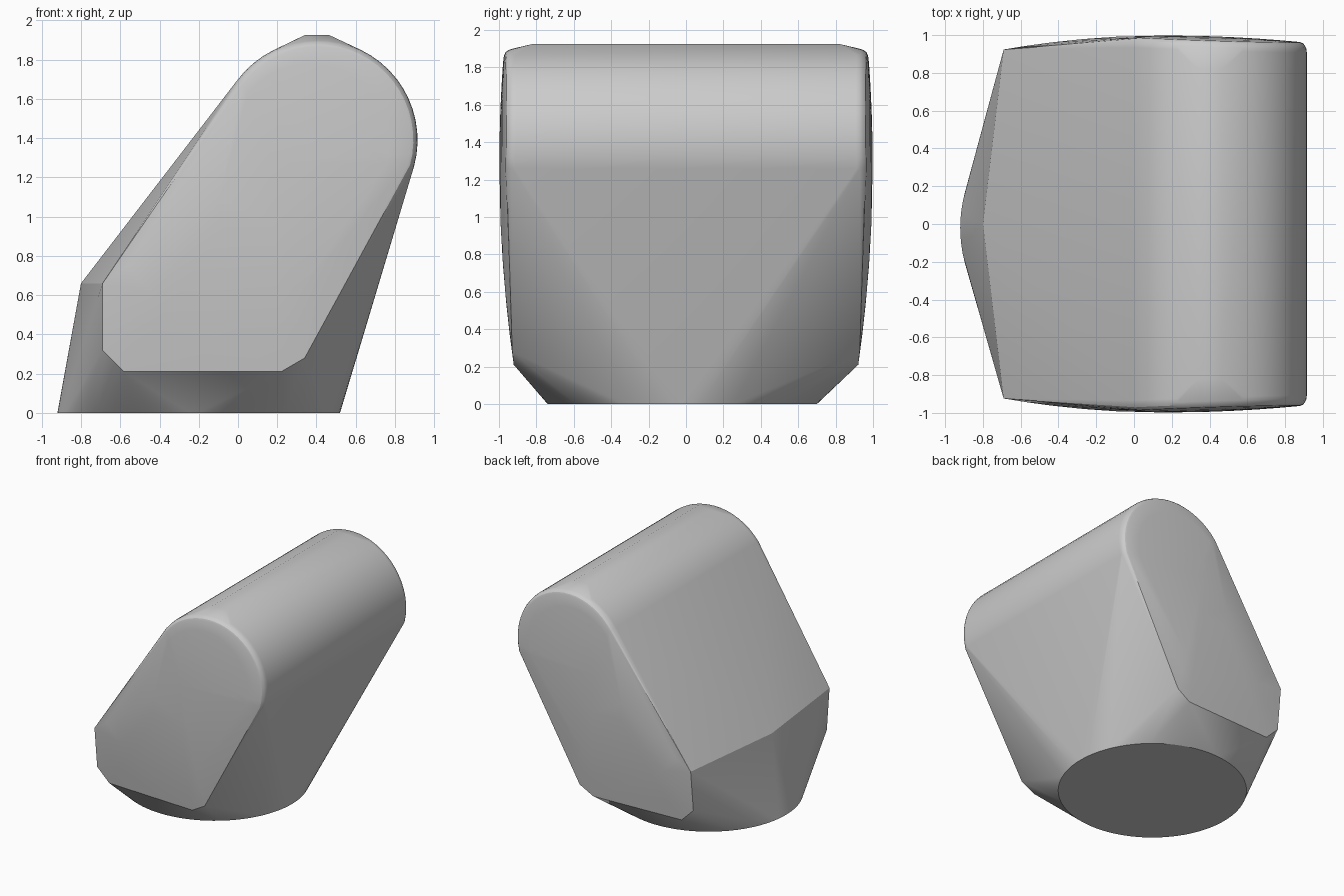
import bpy, bmesh
from math import sin, cos, radians, tau

if "Cube" in bpy.data.objects:
    bpy.data.objects.remove(bpy.data.objects["Cube"])

ARC_X, ARC_Z, ARC_R = 0.405, 1.39, 0.51     # rounded upper end
MID_X, MID_Z = 0.16, 1.28                   # peak of the bulging side faces


def bulge(x, z):
    """Half width of the slightly domed side face."""
    return 0.998 - 0.067 * ((x - MID_X) ** 2 + (z - MID_Z) ** 2)


def arc(radius, steps=24):
    angles = [radians(-15 + 158 * i / steps) for i in range(steps + 1)]
    return [(ARC_X + radius * cos(a), ARC_Z + radius * sin(a)) for a in angles]


points = []

# Round foot
for i in range(96):
    a = tau * i / 96
    points.append((-0.2 + 0.72 * cos(a), -0.02 + 0.72 * sin(a), 0))

# Rear peak
points.append((-0.80, 0, 0.66))

# Domed side faces with a softened rim around the rounded end
lower = [(-0.69, 0.66), (-0.69, 0.32), (-0.58, 0.21), (0.22, 0.21), (0.34, 0.28)]
face = arc(ARC_R - 0.035) + lower
for side in (-1, 1):
    for t in (0, 22.5, 45, 67.5):
        inset = 0.035 * (1 - cos(radians(t)))
        drop = 0.05 * (1 - sin(radians(t)))
        points += [(x, side * (bulge(x, z) - drop), z) for x, z in arc(ARC_R - inset)]
    for s in (1, 0.85, 0.7, 0.5, 0.3, 0):
        for x, z in face:
            px, pz = MID_X + (x - MID_X) * s, MID_Z + (z - MID_Z) * s
            points.append((px, side * bulge(px, pz), pz))
            if s == 0:
                break
    # Flat strip on top
    points += [(x, side * 0.82, 1.925) for x in (0.34, 0.465)]

# Wrap everything in one convex skin
bm = bmesh.new()
for p in points:
    bm.verts.new(p)
bmesh.ops.remove_doubles(bm, verts=bm.verts, dist=0.0005)
bmesh.ops.convex_hull(bm, input=bm.verts)
bmesh.ops.delete(bm, geom=[v for v in bm.verts if not v.link_faces], context='VERTS')
bmesh.ops.recalc_face_normals(bm, faces=bm.faces)

mesh = bpy.data.meshes.new("slanted_block")
bm.to_mesh(mesh)
bm.free()
block = bpy.data.objects.new("slanted_block", mesh)
bpy.context.collection.objects.link(block)
bpy.context.view_layer.objects.active = block
block.select_set(True)
bpy.ops.object.shade_smooth_by_angle(angle=radians(20))
